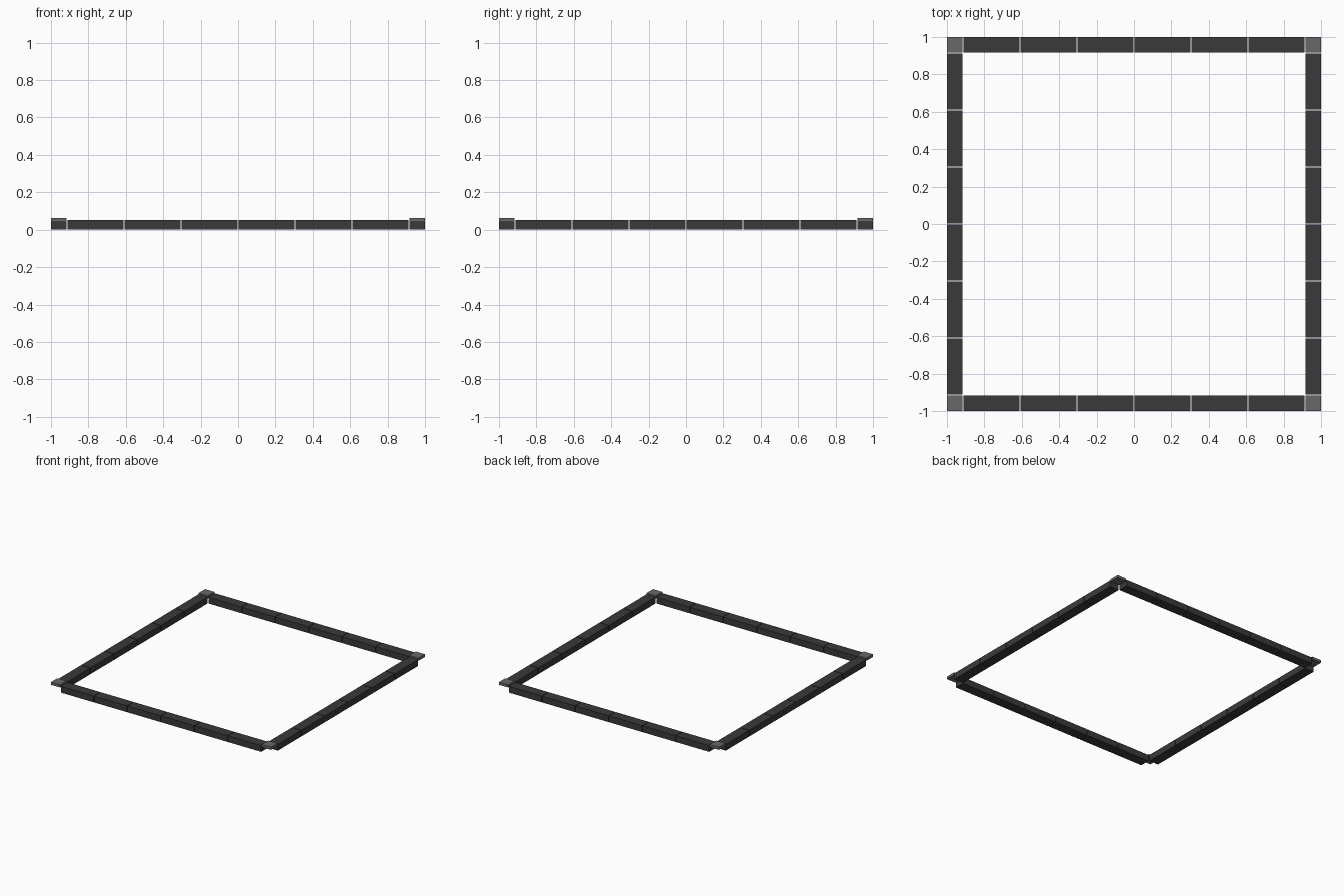
import bpy
import bmesh
from mathutils import Matrix, Vector

if "Cube" in bpy.data.objects:
    bpy.data.objects.remove(bpy.data.objects["Cube"])


def material(name, v):
    m = bpy.data.materials.new(name)
    m.diffuse_color = (v, v, v, 1)
    m.use_nodes = True
    m.node_tree.nodes["Principled BSDF"].inputs["Base Color"].default_value = m.diffuse_color
    return m


dark = material("dark grey", 0.042)
grey = material("mid grey", 0.14)

OUTER, WIDTH, GAP = 1.0, 0.084, 0.005
INNER = OUTER - WIDTH          # where the corner caps end
RUN = INNER - GAP / 2          # half length of each run of segments
COUNT = 6


def box(name, lo, hi, mat):
    lo, hi = Vector(lo), Vector(hi)
    bm = bmesh.new()
    bmesh.ops.create_cube(bm, size=1, matrix=Matrix.Translation((lo + hi) / 2)
                          @ Matrix.Diagonal((*(hi - lo), 1)))
    me = bpy.data.meshes.new(name)
    bm.to_mesh(me)
    bm.free()
    me.materials.append(mat)
    ob = bpy.data.objects.new(name, me)
    bpy.context.collection.objects.link(ob)


# Rail segments along all four sides, separated by narrow gaps
step = 2 * RUN / COUNT
for s in (-1, 1):
    a, b = sorted((s * INNER, s * OUTER))
    for i in range(COUNT):
        u = -RUN + i * step + GAP / 2
        v = u + step - GAP
        box("rail_segment_x", (u, a, 0), (v, b, 0.052), dark)
        box("rail_segment_y", (a, u, 0), (b, v, 0.052), dark)

# Thin corner caps, open underneath
for sx in (-1, 1):
    for sy in (-1, 1):
        x0, x1 = sorted((sx * INNER, sx * OUTER))
        y0, y1 = sorted((sy * INNER, sy * OUTER))
        box("corner_cap", (x0, y0, 0.04), (x1, y1, 0.062), grey)
